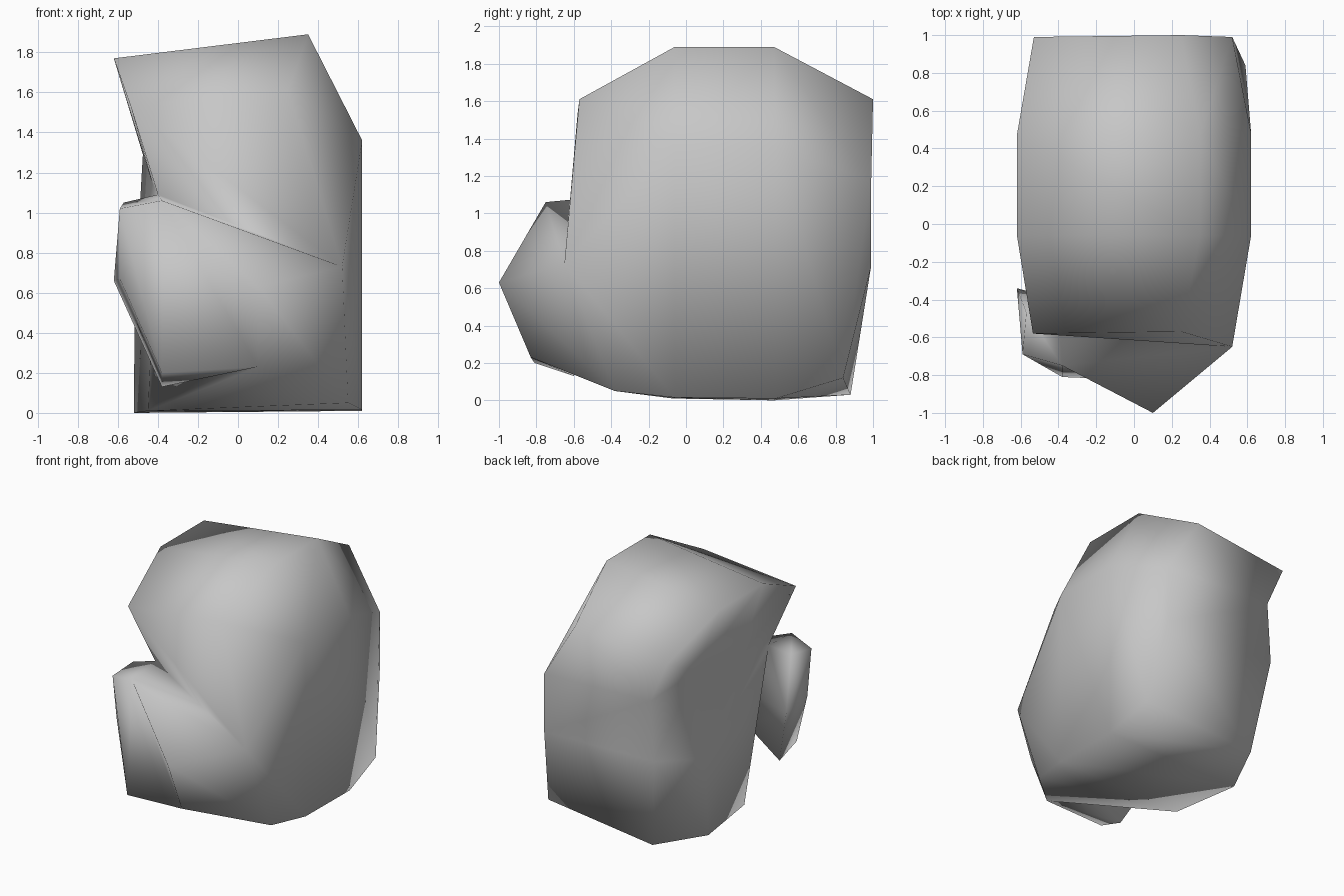
import bpy
import bmesh

if "Cube" in bpy.data.objects:
    bpy.data.objects.remove(bpy.data.objects["Cube"], do_unlink=True)

# One plain stone colour
stone = bpy.data.materials.new("stone_grey")
stone.use_nodes = True
stone.diffuse_color = (0.57, 0.57, 0.57, 1)
stone.node_tree.nodes["Principled BSDF"].inputs["Base Color"].default_value = stone.diffuse_color


def chiselled_block(name, corners):
    """Make a faceted block wrapped tightly around its corner points."""
    bm = bmesh.new()
    for corner in corners:
        bm.verts.new(corner)
    hull = bmesh.ops.convex_hull(bm, input=bm.verts)
    loose = set(hull["geom_interior"] + hull["geom_unused"])
    bmesh.ops.delete(bm, geom=[v for v in loose if isinstance(v, bmesh.types.BMVert)],
                     context="VERTS")
    bmesh.ops.recalc_face_normals(bm, faces=bm.faces)
    mesh = bpy.data.meshes.new(name)
    bm.to_mesh(mesh)
    bm.free()
    mesh.materials.append(stone)
    block = bpy.data.objects.new(name, mesh)
    bpy.context.collection.objects.link(block)
    return block


# Corners shared by neighbouring blocks
notch = (-.4, -.44, 1.09)
front_shoulder = (.52, -.65, .73)
foot_right = (.55, -.38, .05)
chin = (.1, -.83, .23)
lump_top = (-.38, -.75, 1.06)
waist = [(-.42, -.05, 1.12), (-.475, .55, 1.29), (-.39, .99, 1.2), notch]
right_flank = [front_shoulder, (.62, -.06, 1.36), (.62, .48, 1.36), (.52, .99, 1.17)]

# Overhanging upper part with a sloping crown
crown = [(-.535, -.58, 1.53), (-.62, -.06, 1.77), (-.62, .47, 1.77), (-.53, .99, 1.52),
         (.25, -.57, 1.61), (.35, -.06, 1.89), (.35, .47, 1.89), (.25, 1, 1.61)]
upper_rock = chiselled_block("upper_rock", crown + waist + right_flank)

# Lower part with a flat underside
base = [(-.42, .99, .74), (.52, .99, .72), (-.33, .88, .03), (.59, .84, .12),
        (-.52, .47, 0), (.62, .48, .01), (-.45, -.07, .01), (.62, -.06, .015),
        (-.515, .5, .6)]
lower_rock = chiselled_block("lower_rock", base + waist + right_flank + [foot_right, chin])

# Lump on the front left, and the wedge that juts out beside it
lump = [(-.38, -.81, .2), (-.38, -.6, .13), (-.59, -.64, .67), (-.59, -.69, 1.02),
        (-.57, -.47, 1.05), (-.62, -.34, .66)]
front_lump = chiselled_block("front_lump", lump + [lump_top, notch, front_shoulder, chin])
front_wedge = chiselled_block("front_wedge", [(.1, -1, .63), lump_top, notch,
                                              front_shoulder, foot_right, chin])

# Fuse the blocks into a single boulder
boulder = upper_rock
additions = (lower_rock, front_lump, front_wedge)
for part in additions:
    union = boulder.modifiers.new("fuse_" + part.name, "BOOLEAN")
    union.operation = "UNION"
    union.solver = "EXACT"
    union.object = part
bpy.context.view_layer.update()
fused = bpy.data.meshes.new_from_object(
    boulder.evaluated_get(bpy.context.evaluated_depsgraph_get()))
boulder.modifiers.clear()
boulder.data = fused
boulder.name = "boulder"
for part in additions:
    bpy.data.objects.remove(part, do_unlink=True)

# Clean the seams and shade the surface smooth
bm = bmesh.new()
bm.from_mesh(fused)
bmesh.ops.remove_doubles(bm, verts=bm.verts, dist=0.02)
bmesh.ops.recalc_face_normals(bm, faces=bm.faces)
for face in bm.faces:
    face.smooth = True
bm.to_mesh(fused)
bm.free()
